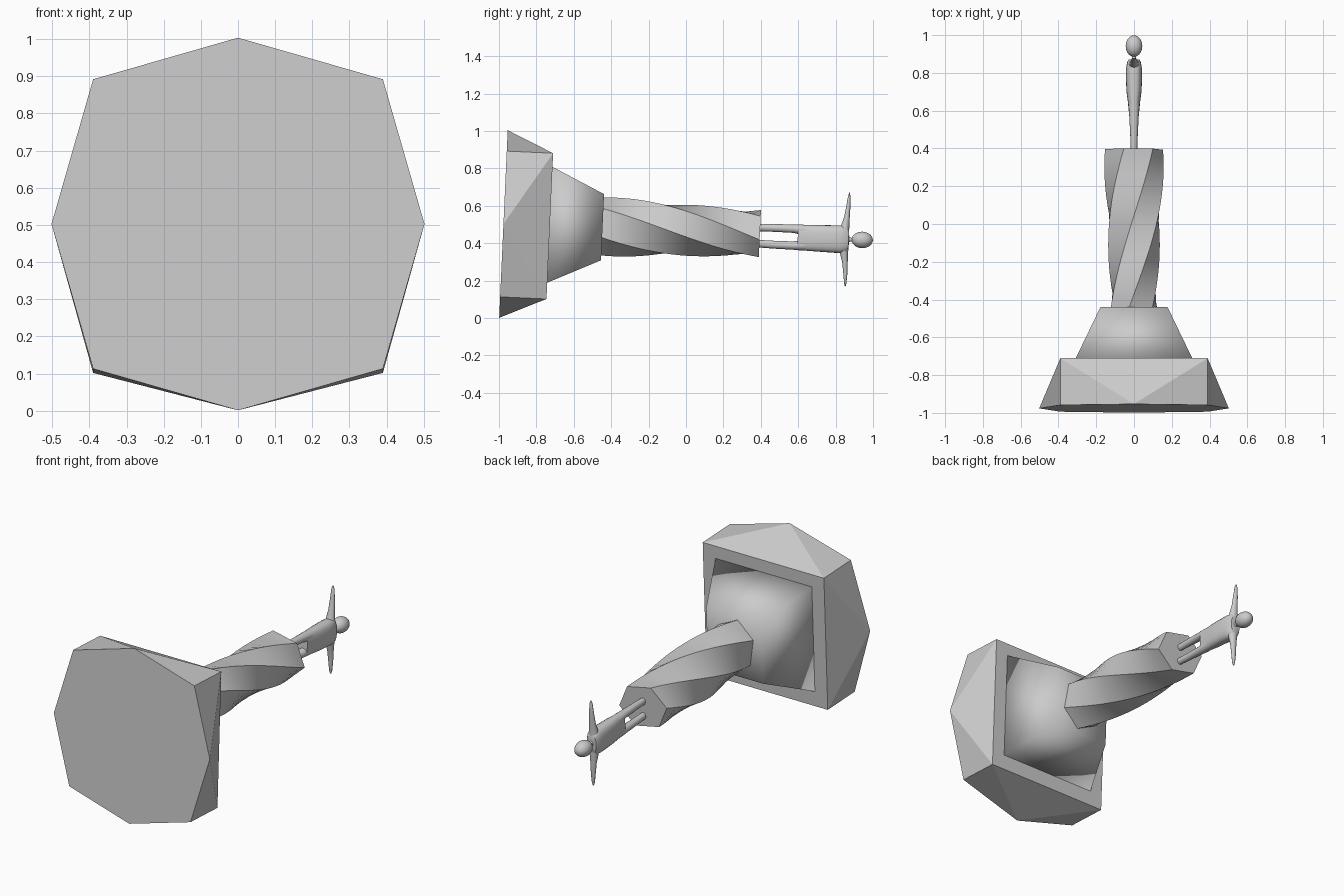
import bpy, bmesh, math
from mathutils import Matrix, Vector

if "Cube" in bpy.data.objects:
    bpy.data.objects.remove(bpy.data.objects["Cube"])

# Trophy lying along y, its axis dipping slightly toward the head
TILT = Matrix.Translation((0, -0.976, 0.5025)) @ Matrix.Rotation(math.radians(-2.6), 4, 'X')

grey = bpy.data.materials.new("plain_grey")
grey.diffuse_color = (0.6, 0.6, 0.6, 1)
grey.use_nodes = True
grey.node_tree.nodes["Principled BSDF"].inputs["Base Color"].default_value = grey.diffuse_color


def finish(name, bm, shade):
    bmesh.ops.recalc_face_normals(bm, faces=bm.faces)
    me = bpy.data.meshes.new(name)
    bm.to_mesh(me)
    bm.free()
    me.materials.append(grey)
    ob = bpy.data.objects.new(name, me)
    bpy.context.collection.objects.link(ob)
    ob.matrix_world = TILT
    if shade == "smooth":
        me.shade_smooth()
    elif shade == "angle":
        bpy.ops.object.select_all(action='DESELECT')
        ob.select_set(True)
        bpy.context.view_layer.objects.active = ob
        bpy.ops.object.shade_smooth_by_angle(angle=math.radians(35))
    return ob


def skin(name, rings, shade):
    """Skin a list of closed rings and cap both ends."""
    bm = bmesh.new()
    vs = [[bm.verts.new(p) for p in ring] for ring in rings]
    n = len(vs[0])
    for a, b in zip(vs, vs[1:]):
        for i in range(n):
            j = (i + 1) % n
            bm.faces.new((a[i], a[j], b[j], b[i]))
    bm.faces.new(vs[0])
    bm.faces.new(vs[-1][::-1])
    return finish(name, bm, shade)


def ellipse(center, r1, r2, axis, n=20, power=1.0):
    c = Vector(center)
    pts = []
    for i in range(n):
        t = 2 * math.pi * i / n
        p = math.copysign(abs(math.cos(t)) ** power, math.cos(t)) * r1
        q = math.copysign(abs(math.sin(t)) ** power, math.sin(t)) * r2
        pts.append(c + Vector((p, 0, q) if axis == 'y' else (p, q, 0)))
    return pts


# Faceted plinth: octagonal underside, square top
bm = bmesh.new()
low, top = [], []
for k in range(8):
    t = math.radians(45 * k)
    r = 0.502 if k % 2 == 0 else 0.39 * math.sqrt(2)
    low.append(bm.verts.new((r * math.cos(t), 0, r * math.sin(t))))
for k in range(4):
    t = math.radians(45 + 90 * k)
    r = 0.39 * math.sqrt(2)
    top.append(bm.verts.new((r * math.cos(t), 0.248, r * math.sin(t))))
bm.faces.new(low)
bm.faces.new(top)
for k in range(4):
    mid, before, after = low[2 * k], low[2 * k - 1], low[2 * k + 1]
    bm.faces.new((top[k - 1], top[k], mid))
    bm.faces.new((top[k - 1], mid, before))
    bm.faces.new((top[k], after, mid))
finish("plinth", bm, "flat")

# Softly shaded square frustum on the plinth
corners = [(1, 1), (-1, 1), (-1, -1), (1, -1)]
skin("pedestal", [[(sx * h, w, sz * h + 0.007) for sx, sz in corners]
                  for w, h in ((0.248, 0.31), (0.53, 0.177))], "smooth")

# Twisted six-sided column, slightly flattened
rings = []
STEPS = 20
for s in range(STEPS + 1):
    f = s / STEPS
    rot = math.radians(99 - 111 * f)
    ring = []
    for k in range(6):
        t = math.radians(60 * k)
        p, q = 0.157 * math.cos(t), 0.129 * math.sin(t)
        ring.append((p * math.cos(rot) - q * math.sin(rot), 0.53 + 0.842 * f,
                     p * math.sin(rot) + q * math.cos(rot) + 0.011))
    rings.append(ring)
skin("twisted_column", rings, "angle")

# Figure: torso
body = [(1.575, 0.028, 0.068), (1.62, 0.032, 0.069), (1.68, 0.040, 0.071),
        (1.76, 0.043, 0.073), (1.80, 0.042, 0.074), (1.835, 0.036, 0.070),
        (1.847, 0.030, 0.050), (1.85, 0.012, 0.02)]
skin("torso", [ellipse((0, w, 0), rx, rz, 'y', 24, 0.75) for w, rx, rz in body], "angle")

# Legs and arms, one pair each
for side, sz in (("upper", 1), ("lower", -1)):
    leg = [(1.36, 0.043, 0.017, 0.020), (1.45, 0.045, 0.020, 0.021),
           (1.55, 0.045, 0.025, 0.022), (1.59, 0.042, 0.028, 0.027),
           (1.64, 0.036, 0.030, 0.032)]
    skin(side + "_leg", [ellipse((0, w, sz * c), rx, rz, 'y', 16)
                         for w, c, rx, rz in leg], "angle")
    arm = [(0.04, 1.822, 0.030, 0.026), (0.075, 1.826, 0.024, 0.022),
           (0.12, 1.833, 0.018, 0.015), (0.18, 1.838, 0.014, 0.011),
           (0.235, 1.840, 0.009, 0.006), (0.251, 1.841, 0.003, 0.002)]
    skin(side + "_arm", [ellipse((0, w, sz * v), rx, ry, 'z', 16)
                         for v, w, rx, ry in arm], "angle")

# Neck and head
skin("neck", [ellipse((0, w, 0.001), r, r, 'y', 14)
              for w, r in ((1.84, 0.018), (1.86, 0.010), (1.89, 0.013))], "angle")
bm = bmesh.new()
bmesh.ops.create_uvsphere(bm, u_segments=20, v_segments=14, radius=1)
bm.transform(Matrix.Translation((0, 1.92, 0.002)) @ Matrix.Diagonal((0.044, 0.057, 0.044, 1)))
finish("head", bm, "smooth")
